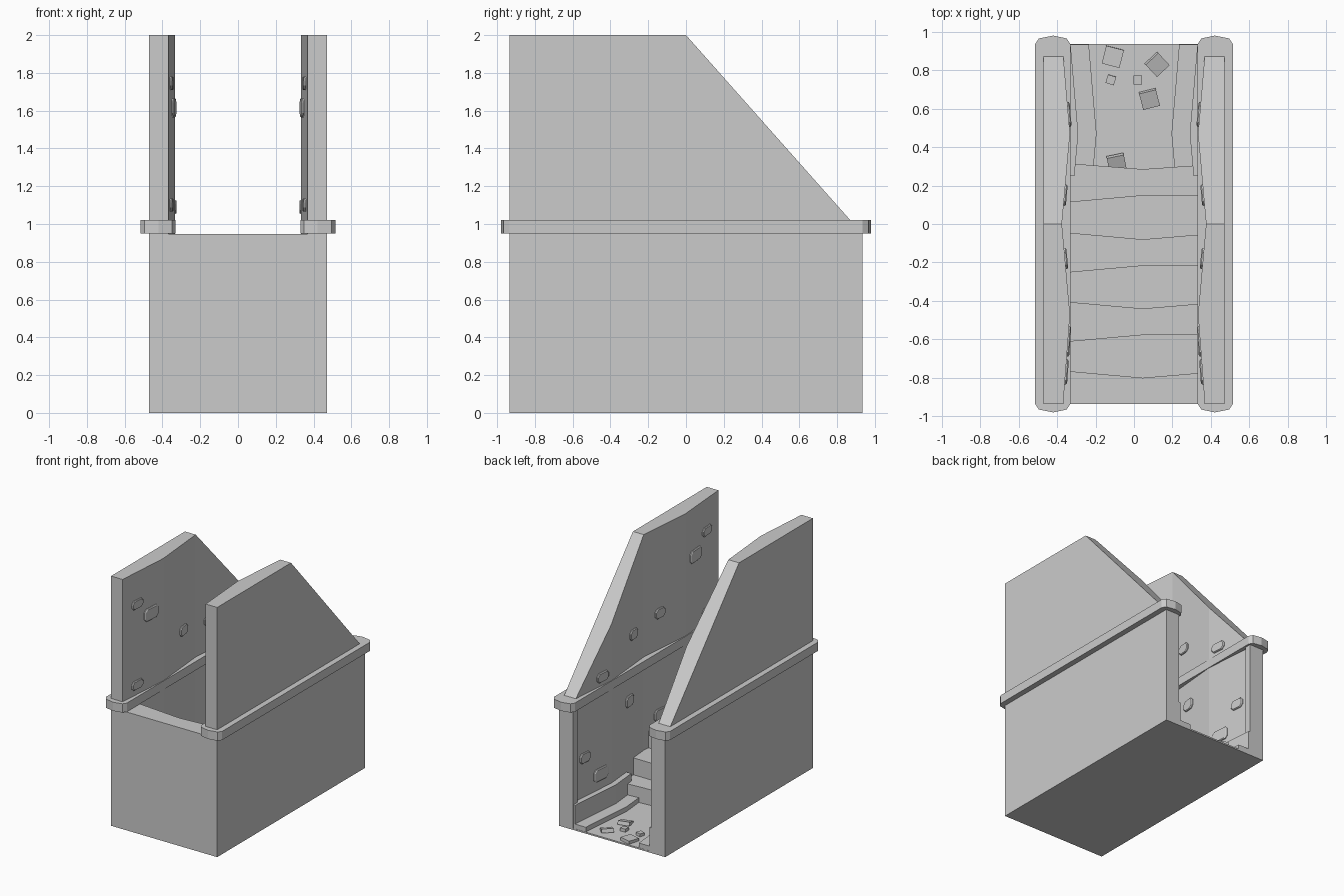
import bpy, bmesh, math
from mathutils import Vector, Matrix

if "Cube" in bpy.data.objects:
    bpy.data.objects.remove(bpy.data.objects["Cube"])


def finish(name, bm, mirror=False):
    bmesh.ops.recalc_face_normals(bm, faces=bm.faces[:])
    me = bpy.data.meshes.new(name)
    bm.to_mesh(me)
    bm.free()
    ob = bpy.data.objects.new(name, me)
    bpy.context.collection.objects.link(ob)
    if mirror:
        ob.modifiers.new("Mirror", 'MIRROR').use_axis = (True, False, False)
    return ob


def prism_bm(pts, z0, z1):
    bm = bmesh.new()
    f = bm.faces.new([bm.verts.new((x, y, z0)) for x, y in pts])
    r = bmesh.ops.extrude_face_region(bm, geom=[f])
    for v in r['geom']:
        if isinstance(v, bmesh.types.BMVert):
            v.co.z = z1
    return bm


def prism(name, pts, z0, z1, mirror=False):
    return finish(name, prism_bm(pts, z0, z1), mirror)


# Wavy inner face shared by both wall tiers
WAVE = [(0.368, -0.935), (0.333, -0.47), (0.375, 0.0), (0.333, 0.47), (0.368, 0.88)]


def wave_x(y):
    for (xa, ya), (xb, yb) in zip(WAVE, WAVE[1:]):
        if ya <= y <= yb:
            return xa + (xb - xa) * (y - ya) / (yb - ya), math.atan2(xa - xb, yb - ya)
    return WAVE[-1][0], 0.0


# Lower walls with a square pier at the open back end
prism("lower_wall", [(0.47, -0.935)] + WAVE + [(0.345, 0.88), (0.345, 0.935), (0.47, 0.935)],
      0, 0.96, True)

# Upper walls, cut by the sloping back edge
bm = prism_bm([(0.47, -0.935)] + WAVE + [(0.47, 0.88)], 1.0, 2.0)
cut = bmesh.ops.bisect_plane(bm, geom=bm.verts[:] + bm.edges[:] + bm.faces[:],
                             plane_co=(0, 0, 2), plane_no=(0, 0.98, 0.87), clear_outer=True)
bmesh.ops.holes_fill(bm, edges=[e for e in bm.edges if e.is_boundary])
finish("upper_wall", bm, True)

# Coping band with blunt rounded ends
half = [(0.33, 0.935), (0.35, 0.965), (0.42, 0.98), (0.495, 0.965), (0.515, 0.935)]
prism("coping_band", half + [(x, -y) for x, y in reversed(half)], 0.95, 1.02, True)

# Worn steps descending towards the back
EDGES = [(-.76, -.80, -.77), (-.615, -.575, -.575), (-.40, -.44, -.41), (-.255, -.215, -.215),
         (-.04, -.08, -.05), (.11, .15, .15), (.32, .285, .31)]
n = len(EDGES)
for i, (l, m, r) in enumerate(EDGES):
    y0 = -0.935 if i == 0 else min(EDGES[i - 1]) - 0.05
    prism(f"step_{i + 1}", [(-0.4, y0), (0.4, y0), (0.4, r), (0.045, m), (-0.4, l)],
          0, 0.945 - i * 0.945 / n + 0.003)

# Landing floor and two-tier kerbs
prism("floor", [(-0.4, 0.2), (0.4, 0.2), (0.4, 0.935), (-0.4, 0.935)], 0, 0.012)
prism("kerb_high", [(0.42, 0.25), (0.31, 0.25), (0.29, 0.47), (0.33, 0.934), (0.42, 0.934)],
      0, 0.2, True)
prism("kerb_low", [(0.4, 0.25), (0.215, 0.25), (0.195, 0.47), (0.235, 0.933), (0.4, 0.933)],
      0, 0.05, True)

# Raised chamfered stones on the inner faces: y, z, length, height
STONES = [(-.77, 1.745, .13, .07), (-.61, 1.615, .16, .10), (-.18, 1.31, .11, .08),
          (.15, 1.265, .11, .08), (.57, 1.09, .13, .075), (-.77, 1.1, .13, .07),
          (.21, .755, .11, .09), (.77, .515, .12, .08), (.59, .32, .16, .10),
          (-.18, .5, .13, .09)]
bm = bmesh.new()
for y, z, w, h in STONES:
    x, ang = wave_x(y)
    M = Matrix.Translation((x, y, z)) @ Matrix.Rotation(ang, 4, 'Z')
    c = 0.022
    a, b = w / 2, h / 2
    ring = [(a, b - c), (a - c, b), (c - a, b), (-a, b - c), (-a, c - b), (c - a, -b),
            (a - c, -b), (a, c - b)]
    loops = [[bm.verts.new(M @ Vector((d, p * s, q * s))) for p, q in ring]
             for d, s in ((0.01, 1), (-0.006, 1), (-0.012, 0.88))]
    for A, B in zip(loops, loops[1:]):
        for k in range(8):
            bm.faces.new((A[k], A[k - 1], B[k - 1], B[k]))
    bm.faces.new(loops[0])
    bm.faces.new(loops[-1])
finish("wall_stone", bm, True)

# Rubble half sunk in the floor: x, y, size, turn, tilt
RUBBLE = [(-.11, .87, .095, -.25, .05), (-.12, .75, .045, -.3, .05), (.02, .75, .045, 0, .05),
          (.12, .83, .09, .75, .3), (.08, .65, .09, .25, .3), (-.09, .315, .09, .2, .4)]
bm = bmesh.new()
for x, y, s, turn, tilt in RUBBLE:
    M = (Matrix.Translation((x, y, 0.02)) @ Matrix.Rotation(turn, 4, 'Z')
         @ Matrix.Rotation(tilt, 4, 'X') @ Matrix.Diagonal((s, s, 0.03, 1)))
    vs = bmesh.ops.create_cube(bm, size=1, matrix=M)['verts']
    for v in vs:
        v.co.z = max(v.co.z, 0.002)
finish("rubble", bm)
